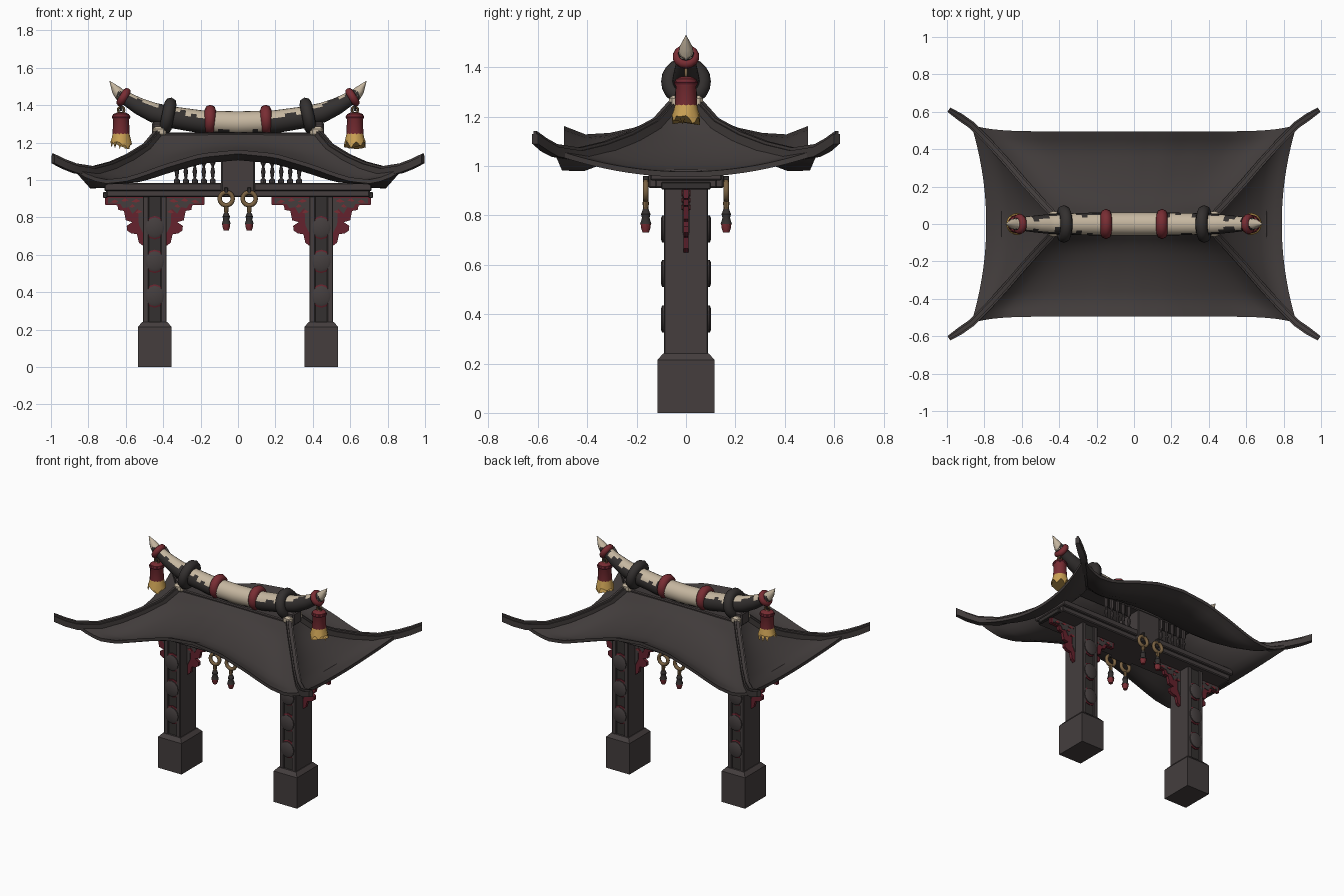
import bpy, bmesh, math, random
from mathutils import Vector, Matrix

if "Cube" in bpy.data.objects:
    bpy.data.objects.remove(bpy.data.objects["Cube"])

random.seed(4)
COL = {"charcoal": (.058, .048, .048), "roof_brown": (.052, .044, .043), "soot": (.034, .030, .029),
       "red": (.19, .026, .033), "deep_red": (.13, .016, .026), "bone": (.56, .47, .35),
       "gold": (.60, .36, .09), "old_gold": (.20, .125, .055)}
MAT = {}
for n, c in COL.items():
    MAT[n] = bpy.data.materials.new(n)
    MAT[n].diffuse_color = (*c, 1)


def finish(name, bm, mats, angle=35):
    bmesh.ops.recalc_face_normals(bm, faces=bm.faces)
    me = bpy.data.meshes.new(name)
    bm.to_mesh(me)
    bm.free()
    for m in mats.split():
        me.materials.append(MAT[m])
    for p in me.polygons:
        p.use_smooth = True
    me.set_sharp_from_angle(angle=math.radians(angle))
    ob = bpy.data.objects.new(name, me)
    bpy.context.collection.objects.link(ob)
    return ob


def box(name, mat, x0, x1, y0, y1, z0, z1, bevel=.006):
    bm = bmesh.new()
    bmesh.ops.create_cube(bm, size=1)
    for v in bm.verts:
        v.co = Vector(((x0 + x1) / 2 + v.co.x * (x1 - x0), (y0 + y1) / 2 + v.co.y * (y1 - y0),
                       (z0 + z1) / 2 + v.co.z * (z1 - z0)))
    if bevel:
        bmesh.ops.bevel(bm, geom=bm.edges[:], offset=bevel, segments=1, affect='EDGES')
    return finish(name, bm, mat)


def loft(name, mats, rings, rule=None, angle=35):
    bm = bmesh.new()
    vs = [[bm.verts.new(p) for p in r] for r in rings]
    n = len(vs[0])
    for i in range(len(vs) - 1):
        for j in range(n):
            f = bm.faces.new((vs[i][j], vs[i][(j + 1) % n], vs[i + 1][(j + 1) % n], vs[i + 1][j]))
            if rule:
                f.material_index = rule(i, j)
    bm.faces.new(vs[0])
    bm.faces.new(vs[-1][::-1])
    return finish(name, bm, mats, angle)


def turned(name, mat, x, y, prof, n=12, jag=0):
    """Round part about a vertical axis from (radius, z) pairs; jag makes a ragged last ring."""
    rings = [[(x + r * math.cos(t * math.tau / n), y + r * math.sin(t * math.tau / n),
               z + (jag * random.random() if jag and k == len(prof) - 1 else 0))
              for t in range(n)] for k, (r, z) in enumerate(prof)]
    return loft(name, mat, rings)


def torus(name, mat, loc, R, r, rot, n=20, m=8):
    bm = bmesh.new()
    M = Matrix.Translation(loc) @ rot
    g = [[bm.verts.new(M @ Vector(((R + r * math.cos(b * math.tau / m)) * math.cos(a * math.tau / n),
                                   (R + r * math.cos(b * math.tau / m)) * math.sin(a * math.tau / n),
                                   r * math.sin(b * math.tau / m)))) for b in range(m)] for a in range(n)]
    for a in range(n):
        for b in range(m):
            bm.faces.new((g[a][b], g[(a + 1) % n][b], g[(a + 1) % n][(b + 1) % m], g[a][(b + 1) % m]))
    return finish(name, bm, mat, 60)


def plate(name, mat, pts, y, half):
    return loft(name, mat, [[(x, y + s * half, z) for x, z in pts] for s in (-1, 1)])


def lerp_pts(pts, t):
    f = min(t, .9999) * (len(pts) - 1)
    i = int(f)
    return Vector(pts[i]).lerp(Vector(pts[i + 1]), f - i)


def lookup(table, x):
    for (a, va), (b, vb) in zip(table, table[1:]):
        if x <= b:
            return va + (vb - va) * (x - a) / (b - a)
    return table[-1][1]


# Pillars with stepped plinths, edge rails and studs
BRACKET = [(.05, .912), (.265, .912), (.265, .868), (.2, .865), (.195, .84), (.165, .835), (.155, .785),
           (.12, .775), (.15, .755), (.148, .73), (.125, .715), (.095, .71), (.085, .665), (.065, .65), (.05, .65)]
INLAY = [(.05, .905), (.25, .905), (.25, .874), (.185, .873), (.17, .85), (.14, .855), (.12, .82), (.09, .85),
         (.085, .76), (.065, .72), (.05, .72)]
for s, side in ((-1, "left"), (1, "right")):
    c = .445 * s
    loft(side + "_plinth", "charcoal",
         [[(c + a * (.09 - d), b * (.115 - d), z) for a, b in ((-1, -1), (1, -1), (1, 1), (-1, 1))]
          for z, d in ((0, 0), (.215, 0), (.24, .022))])
    box(side + "_pillar_core", "soot", c - .045, c + .045, -.08, .08, .23, .92, 0)
    for k in (-1, 1):
        box(side + "_pillar_rail", "charcoal", c + k * .047 - .016, c + k * .047 + .016, -.09, .09, .23, .92, .004)
        for q, (pts, mat, h) in enumerate(((BRACKET, "deep_red", .011), (INLAY, "charcoal", .015))):
            plate(side + ("_bracket", "_bracket_inlay")[q], mat, [(c + k * x, z) for x, z in pts], 0, h)
        # red scroll flecks on the brackets
        for fx, fz, w in ((.1, .888, .025), (.16, .892, .02), (.215, .885, .022), (.085, .83, .018), (.12, .86, .015)):
            plate(side + "_bracket_fleck", "red",
                  [(c + k * (fx - w), fz), (c + k * fx, fz + .011), (c + k * (fx + w), fz - .004),
                   (c + k * fx, fz - .008)], 0, .018)
        for z in (.745, .565, .38):
            for r0, y1, mat, nm in ((.057, .092, "deep_red", "_stud_rim"), (.050, .102, "charcoal", "_stud")):
                loft(side + nm, mat, [[(c + r * math.cos(t * math.tau / 12), k * y, z + r * 1.1 * math.sin(t * math.tau / 12))
                     for t in range(12)] for r, y in ((r0, .07), (r0, y1 - .006), (r0 - .012, y1))])

# Lintel beam in layers, with end pegs
box("beam_lower", "charcoal", -.705, .705, -.125, .125, .91, .95)
box("beam_upper", "charcoal", -.715, .715, -.145, .145, .942, .985)
for s in (-1, 1):
    box("beam_end_peg", "soot", s * .71 - .012, s * .71 + .012, -.1, .1, .905, .935, .003)

# Centre block and balusters under the eaves
box("centre_block", "charcoal", -.09, .09, -.152, .152, .91, 1.135)
for s in (-1, 1):
    for y in (-.11, .11):
        for i in range(5):
            turned("baluster", "charcoal", s * (.135 + .048 * i), y,
                   [(.016, .98), (.016, 1.0), (.007, 1.01), (.012, 1.045), (.006, 1.075), (.014, 1.09), (.014, 1.15)], 8)

# Curved hip roof: four panels following one hip line
HIP = [(.43, .05, 1.225), (.50, .125, 1.15), (.59, .225, 1.095), (.68, .33, 1.055), (.775, .435, 1.03), (.87, .53, 1.045)]
EAVE = [(0, .095), (.23, .075), (.46, .015), (.6, -.03), (.7, -.055), (.83, -.065), (.92, -.04), (1, 0)]
bm = bmesh.new()
NU, NV = 32, 10
for s in (-1, 1):
    for long_side in (True, False):
        grid = []
        for j in range(NV + 1):
            v = j / NV
            h = lerp_pts(HIP, v)
            row = []
            for i in range(NU + 1):
                u = 2 * i / NU - 1
                a = abs(u)
                if long_side:
                    p = (u * h.x, s * (h.y - .035 * v * (1 - a ** 8)), h.z + v * lookup(EAVE, a))
                else:
                    p = (s * (h.x - .08 * v * (1 - a * a)), u * h.y, h.z - .09 * v * (1 - a * a))
                row.append(bm.verts.new(p))
            grid.append(row)
        for j in range(NV):
            for i in range(NU):
                q = [grid[j][i], grid[j][i + 1], grid[j + 1][i + 1], grid[j + 1][i]]
                bm.faces.new(q if (s > 0) != long_side else q[::-1])
bmesh.ops.remove_doubles(bm, verts=bm.verts, dist=.0008)
bmesh.ops.recalc_face_normals(bm, faces=bm.faces)
if sum(f.normal.z for f in bm.faces) < 0:
    bmesh.ops.reverse_faces(bm, faces=bm.faces)
top = bmesh.ops.extrude_face_region(bm, geom=bm.faces[:], use_keep_orig=True)
for e in top["geom"]:
    if isinstance(e, bmesh.types.BMVert):
        e.co.z += .022
finish("roof", bm, "roof_brown", 40)
box("roof_cap", "roof_brown", -.44, .44, -.055, .055, 1.2, 1.255)

# Hip rails ending in upturned corner horns
RAIL = [(.42, .04, 1.245)] + HIP[1:] + [(.93, .572, 1.068), (.99, .611, 1.098)]
for sx in (-1, 1):
    for sy in (-1, 1):
        for w, lo, hi, nm in ((.02, -.008, .032, "hip_rail"), (.011, .03, .044, "hip_rail_crest")):
            rings = []
            for i, p in enumerate(RAIL):
                d = Vector(RAIL[min(i + 1, len(RAIL) - 1)]) - Vector(RAIL[max(i - 1, 0)])
                n = Vector((-d.y, d.x, 0)).normalized() * (w if i < len(RAIL) - 1 else w * .7)
                rings.append([(sx * (p[0] + k * n.x), sy * (p[1] + k * n.y), p[2] + z)
                              for k, z in ((-1, lo), (1, lo), (1, hi), (-1, hi))])
            loft(nm, "roof_brown", rings)

# Ridge horn: x, z, radius along half the length; bone with dark ragged wrapping
HORN = [(0, 1.305, .062), (.2, 1.312, .061), (.35, 1.335, .058), (.45, 1.36, .053), (.53, 1.395, .045),
        (.6, 1.437, .036), (.645, 1.465, .03)]
zt, rt = [(a, b) for a, b, c in HORN], [(a, c) for a, b, c in HORN]
N, S = 20, 86
xs = [-.645 + 1.29 * i / S for i in range(S + 1)]
rings = []
for x in xs:
    r, z = lookup(rt, abs(x)), lookup(zt, abs(x))
    sl = (lookup(zt, min(abs(x) + .02, .645)) - lookup(zt, max(abs(x) - .02, 0))) / .04 * (1 if x > 0 else -1)
    t = Vector((1, 0, sl)).normalized()
    up = Vector((-t.z, 0, t.x))
    rings.append([Vector((x, 0, z)) + up * r * math.cos(j * math.tau / N) + Vector((0, 1, 0)) * r * math.sin(j * math.tau / N)
                  for j in range(N)])
noise = [[random.uniform(-.3, .3) for _ in range(2)] for _ in range(S)]


def horn_rule(i, j):
    h = math.cos((j + .5) * math.tau / N)
    x = abs(xs[i] + .0075)
    limit = -.75 if x < .16 else (.5 if x < .4 else .7)
    return 0 if h > limit + noise[i // 2][j >= N // 2] else 1


loft("ridge_horn", "bone soot", rings, horn_rule)

# Horn fittings, tips and end tassels
for s in (-1, 1):
    def tilt(deg):
        return Matrix.Rotation(math.radians(90 - s * deg), 4, 'Y')
    loft("horn_tip", "bone", [[(s * (x + k * r * math.cos(t * math.tau / 10)), r * math.sin(t * math.tau / 10),
         z - k * .7 * r * math.cos(t * math.tau / 10)) for t in range(10)]
         for x, z, r, k in ((.625, 1.45, .033, .8), (.65, 1.48, .027, .8), (.687, 1.53, .001, .8))])
    torus("horn_band_red", "red", (s * .15, 0, 1.322), .050, .031, tilt(2))
    torus("horn_band_dark", "soot", (s * .375, 0, 1.342), .068, .033, tilt(12))
    torus("horn_band_end", "red", (s * .612, 0, 1.443), .034, .021, tilt(32), 14)
    for y in (-.05, .05):
        box("ridge_foot", "bone", s * .42 - .035, s * .42 + .035, y - .018, y + .018, 1.235, 1.285, .012)
    box("ridge_saddle", "charcoal", s * .42 - .04, s * .42 + .04, -.045, .045, 1.22, 1.31, .01)
    x = s * .625
    turned("tassel_cord", "soot", x, 0, [(.008, 1.44), (.008, 1.37)], 6)
    torus("tassel_ring", "old_gold", (x, 0, 1.375), .017, .006, Matrix.Rotation(math.pi / 2, 4, 'X'), 12, 6)
    turned("tassel_head", "red", x, 0, [(.02, 1.362), (.043, 1.352), (.046, 1.33), (.042, 1.322), (.046, 1.25), (.044, 1.235)], 14)
    turned("tassel_band", "deep_red", x, 0, [(.047, 1.345), (.05, 1.338), (.047, 1.33)], 14)
    turned("tassel_fringe", "gold", x, 0, [(.044, 1.252), (.05, 1.225), (.058, 1.165)], 26, .045)

# Ring tassels hung from both sides of the beam
for y in (-.163, .163):
    for x in (-.063, .06):
        box("ring_hanger", "soot", x - .009, x + .009, y - .012, y + .012, .93, .96, .002)
        torus("hanging_ring", "old_gold", (x, y, .9), .035, .012, Matrix.Rotation(math.pi / 2, 4, 'X'), 18, 8)
        turned("hanging_knot", "old_gold", x, y, [(.01, .865), (.013, .85), (.009, .81), (.014, .805)], 8)
        turned("hanging_bell", "soot", x, y, [(.012, .825), (.02, .805), (.016, .79), (.024, .765)], 10)
        turned("hanging_tip", "red", x, y, [(.022, .768), (.02, .75), (.013, .73)], 10)

for m in bpy.data.materials:
    if m.users and not m.is_grease_pencil:
        m.use_nodes = True
        m.node_tree.nodes["Principled BSDF"].inputs["Base Color"].default_value = m.diffuse_color
